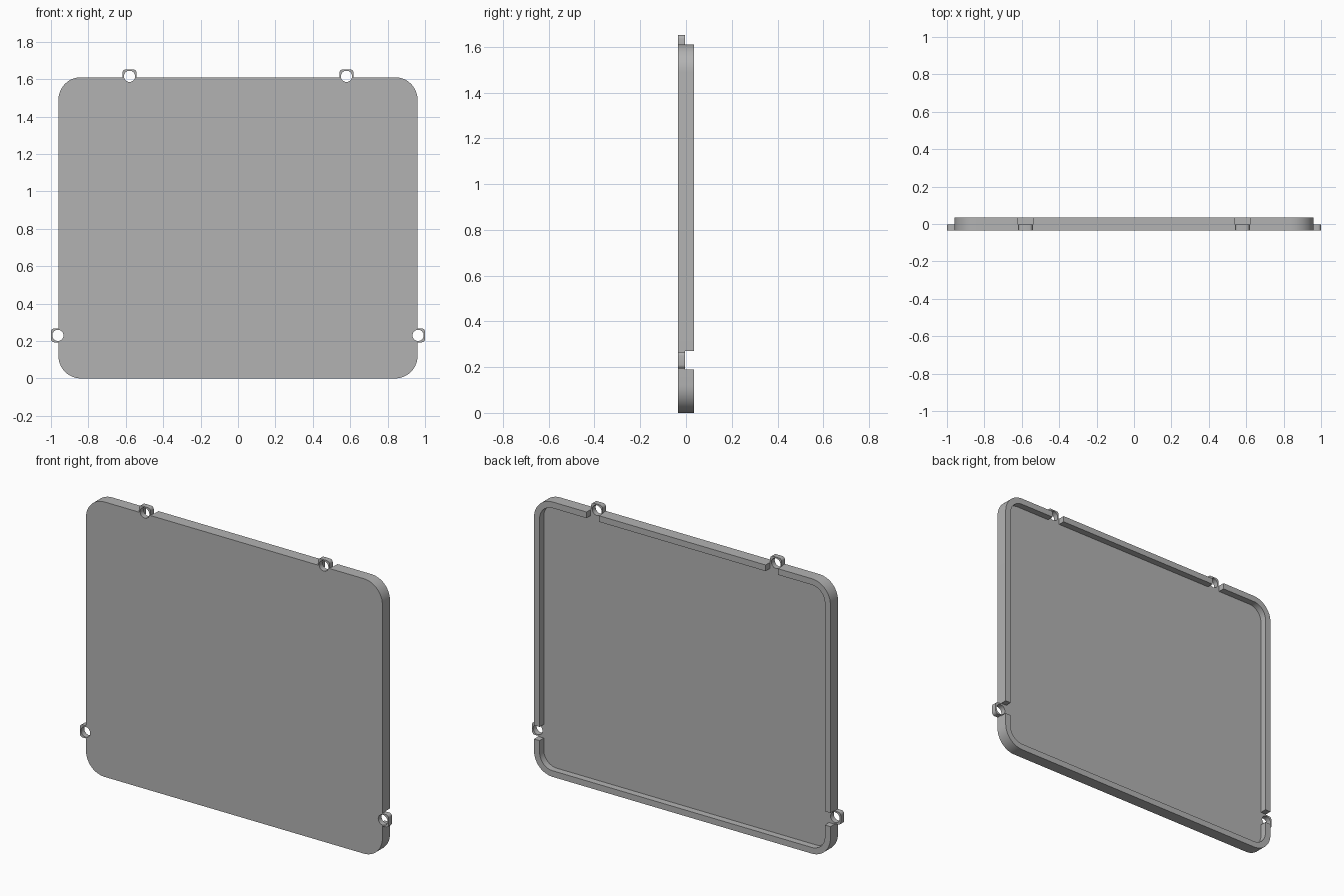
import bpy, bmesh, math

cube = bpy.data.objects.get("Cube")
if cube:
    bpy.data.objects.remove(cube, do_unlink=True)

grey = bpy.data.materials.new("plain grey")
grey.use_nodes = True
COLOUR = (0.45, 0.45, 0.45, 1)
grey.diffuse_color = COLOUR
grey.node_tree.nodes["Principled BSDF"].inputs["Base Color"].default_value = COLOUR

W, H, R = 1.92, 1.61, 0.12             # tray width, height, corner radius
FRONT, FLOOR, BACK = -0.035, -0.004, 0.035
RIM = 0.036
MID = H / 2


def slab(name, cx, cz, w, h, r, y0, y1, steps=12):
    """Rounded rectangle in the xz plane, extruded from y0 to y1."""
    bm = bmesh.new()
    verts = []
    for q, (sx, sz) in enumerate([(1, 1), (-1, 1), (-1, -1), (1, -1)]):
        for i in range(steps + 1 if r else 1):
            a = math.pi / 2 * (q + i / steps)
            verts.append(bm.verts.new((cx + sx * (w / 2 - r) + r * math.cos(a), y0,
                                       cz + sz * (h / 2 - r) + r * math.sin(a))))
    face = bm.faces.new(verts)
    out = bmesh.ops.extrude_face_region(bm, geom=[face])
    for v in out["geom"]:
        if isinstance(v, bmesh.types.BMVert):
            v.co.y = y1
    bmesh.ops.recalc_face_normals(bm, faces=bm.faces)
    mesh = bpy.data.meshes.new(name)
    bm.to_mesh(mesh)
    bm.free()
    obj = bpy.data.objects.new(name, mesh)
    bpy.context.collection.objects.link(obj)
    mesh.materials.append(grey)
    return obj


def combine(target, other, operation):
    """Apply a boolean and remove the helper."""
    bpy.context.view_layer.objects.active = target
    mod = target.modifiers.new(operation, "BOOLEAN")
    mod.operation, mod.solver, mod.object = operation, "EXACT", other
    other.hide_render = True
    bpy.ops.object.modifier_apply(modifier=mod.name)
    bpy.data.objects.remove(other, do_unlink=True)


# Shallow tray, open at the back
tray = slab("tray", 0, MID, W, H, R, FRONT, BACK)
combine(tray, slab("recess", 0, MID, W - 2 * RIM, H - 2 * RIM, R - RIM, FLOOR, 0.1), "DIFFERENCE")

# Screw tabs: rim gap, rounded lug and through hole at each place
for side in (-1, 1):
    for x, z, on_top in ((side * 0.58, 1.615, True), (side * 0.963, 0.23, False)):
        gap = slab("gap", x, z, 0.08 if on_top else 0.2, 0.2 if on_top else 0.08, 0, FLOOR, 0.1)
        combine(tray, gap, "DIFFERENCE")
        combine(tray, slab("lug", x, z, 0.074, 0.074, 0.017, FRONT, FLOOR, 5), "UNION")
        combine(tray, slab("hole", x, z, 0.06, 0.06, 0.0299, -0.1, 0.1, 6), "DIFFERENCE")

# Smooth curved edges, keep hard corners
bpy.ops.object.select_all(action="DESELECT")
tray.select_set(True)
bpy.context.view_layer.objects.active = tray
bpy.ops.object.shade_smooth_by_angle(angle=math.radians(30))
